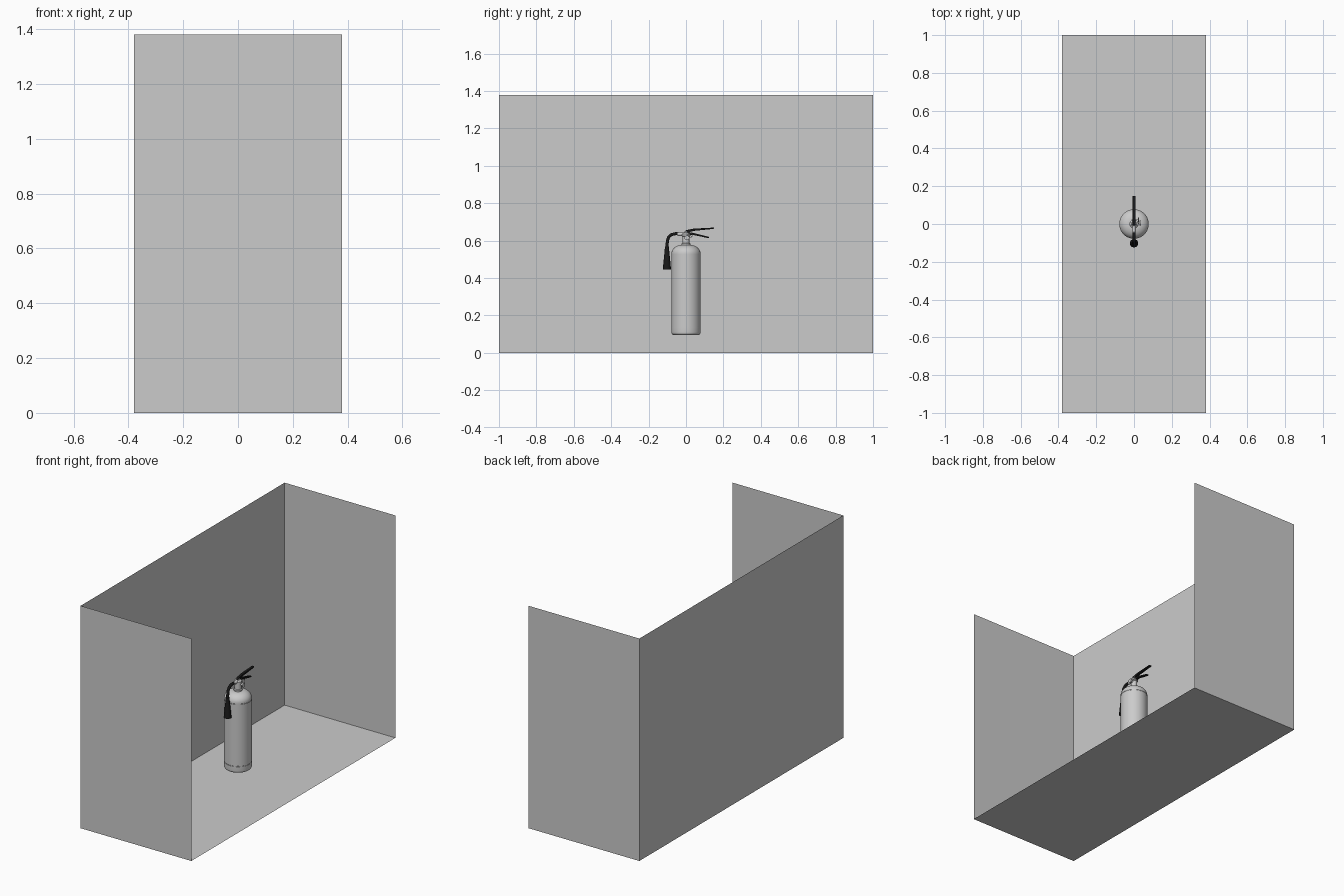
import bpy, bmesh, math
from mathutils import Vector

if "Cube" in bpy.data.objects:
    bpy.data.objects.remove(bpy.data.objects["Cube"])

black = bpy.data.materials.new("black_rubber")
black.diffuse_color = (0.01, 0.01, 0.01, 1)
black.use_nodes = True
black.node_tree.nodes["Principled BSDF"].inputs["Base Color"].default_value = black.diffuse_color


def make(name, bm, mat=None, smooth=True):
    bmesh.ops.recalc_face_normals(bm, faces=bm.faces)
    me = bpy.data.meshes.new(name)
    bm.to_mesh(me)
    bm.free()
    ob = bpy.data.objects.new(name, me)
    bpy.context.collection.objects.link(ob)
    if mat:
        me.materials.append(mat)
    if smooth:
        bpy.ops.object.select_all(action='DESELECT')
        ob.select_set(True)
        bpy.context.view_layer.objects.active = ob
        bpy.ops.object.shade_smooth_by_angle(angle=math.radians(35))
    return ob


def panel(name, corners):
    bm = bmesh.new()
    bm.faces.new([bm.verts.new(c) for c in corners])
    return make(name, bm, smooth=False)


def lathe(name, profile, center=(0, 0), mat=None, n=48):
    """Spin an (r, z) profile about a vertical axis."""
    bm = bmesh.new()
    vs = [bm.verts.new((r, 0, z)) for r, z in profile]
    es = [bm.edges.new(p) for p in zip(vs, vs[1:])]
    bmesh.ops.spin(bm, geom=vs + es, cent=(0, 0, 0), axis=(0, 0, 1),
                   angle=2 * math.pi, steps=n, use_duplicate=False)
    bmesh.ops.remove_doubles(bm, verts=bm.verts, dist=1e-5)
    bmesh.ops.translate(bm, verts=bm.verts, vec=(*center, 0))
    return make(name, bm, mat)


def tube(name, pts, r, mat=None, cyclic=False):
    """Round tube following a smooth path."""
    cu = bpy.data.curves.new(name, 'CURVE')
    cu.dimensions = '3D'
    cu.bevel_depth, cu.bevel_resolution, cu.resolution_u = r, 3, 8
    cu.use_fill_caps = True
    sp = cu.splines.new('BEZIER')
    sp.bezier_points.add(len(pts) - 1)
    for bp, p in zip(sp.bezier_points, pts):
        bp.co = p
        bp.handle_left_type = bp.handle_right_type = 'AUTO'
    sp.use_cyclic_u = cyclic
    ob = bpy.data.objects.new(name, cu)
    bpy.context.collection.objects.link(ob)
    if mat:
        cu.materials.append(mat)
    return ob


def plate(name, outline, width, mat=None):
    """Extrude a side (y, z) outline across x, with a small bevel."""
    bm = bmesh.new()
    f = bm.faces.new([bm.verts.new((-width / 2, y, z)) for y, z in outline])
    ext = bmesh.ops.extrude_face_region(bm, geom=[f])['geom']
    bmesh.ops.translate(bm, vec=(width, 0, 0),
                        verts=[v for v in ext if isinstance(v, bmesh.types.BMVert)])
    ob = make(name, bm, mat)
    bev = ob.modifiers.new("bevel", 'BEVEL')
    bev.width, bev.segments = 0.0015, 2
    return ob


def rod(name, a, b, r, mat=None):
    a, b = Vector(a), Vector(b)
    bm = bmesh.new()
    bmesh.ops.create_cone(bm, cap_ends=True, segments=24, radius1=r, radius2=r,
                          depth=(b - a).length)
    bm.transform((b - a).to_track_quat('Z', 'Y').to_matrix().to_4x4())
    bmesh.ops.translate(bm, verts=bm.verts, vec=(a + b) / 2)
    return make(name, bm, mat)


# Booth: floor, long wall on the left, two end walls
X, Y, H = 0.38, 1.0, 1.38
panel("floor", [(-X, -Y, 0), (X, -Y, 0), (X, Y, 0), (-X, Y, 0)])
panel("long_wall", [(-X, -Y, 0), (-X, Y, 0), (-X, Y, H), (-X, -Y, H)])
for name, y in (("front_end_wall", -Y), ("back_end_wall", Y)):
    panel(name, [(-X, y, 0), (X, y, 0), (X, y, H), (-X, y, H)])

# Cylinder with rounded foot and domed shoulder
R = 0.078
dome = [(0.022 + (R - 0.022) * math.cos(t), 0.53 + 0.047 * math.sin(t))
        for t in (i * math.pi / 20 for i in range(11))]
foot = [(R - 0.015 + 0.015 * math.sin(t), 0.11 - 0.015 * math.cos(t))
        for t in (i * math.pi / 12 for i in range(7))]
lathe("cylinder_body", [(0, 0.095)] + foot + [(R, 0.137), (R - 0.001, 0.138), (R - 0.001, 0.14),
      (R, 0.141), (R, 0.523), (R - 0.001, 0.524), (R - 0.001, 0.526), (R, 0.527)]
      + dome + [(0, 0.577)])

# Neck collar and valve
lathe("neck_collar", [(0, 0.573), (0.024, 0.573), (0.024, 0.584), (0.019, 0.588),
      (0.019, 0.622), (0.023, 0.625), (0.023, 0.636), (0.014, 0.644), (0, 0.644)], n=32)
rod("valve_outlet", (0, -0.01, 0.634), (0, -0.045, 0.635), 0.01)
rod("gauge_stem", (0.01, 0.005, 0.615), (0.03, 0.005, 0.615), 0.006)
rod("gauge", (0.028, 0.005, 0.615), (0.036, 0.005, 0.615), 0.013)

# Squeeze levers
plate("upper_lever", [(-0.008, 0.63), (0.008, 0.63), (0.014, 0.645), (0.04, 0.652),
      (0.148, 0.663), (0.149, 0.67), (0.04, 0.664), (0, 0.656), (-0.008, 0.648)], 0.016, black)
plate("lower_lever", [(0.008, 0.628), (0.04, 0.63), (0.122, 0.613), (0.123, 0.62),
      (0.045, 0.64), (0.008, 0.648)], 0.016, black)
rod("lever_pivot", (-0.013, 0, 0.645), (0.013, 0, 0.645), 0.005)

# Safety pin with pull ring
rod("safety_pin", (-0.014, 0.022, 0.64), (0.022, 0.022, 0.64), 0.002)
tube("pull_ring", [(0.024, 0.022 + 0.012 * math.cos(i * math.pi / 4),
     0.63 + 0.012 * math.sin(i * math.pi / 4)) for i in range(8)], 0.0015, cyclic=True)

# Hose and discharge horn
tube("hose", [(0, -0.03, 0.636), (0, -0.062, 0.636), (0, -0.089, 0.623),
     (0, -0.1, 0.59), (0, -0.102, 0.54)], 0.0085, black)
lathe("discharge_horn", [(0, 0.57), (0.011, 0.57), (0.012, 0.548), (0.015, 0.52),
      (0.022, 0.447), (0.019, 0.447), (0.01, 0.53), (0, 0.53)], (0, -0.102), black, 32)
